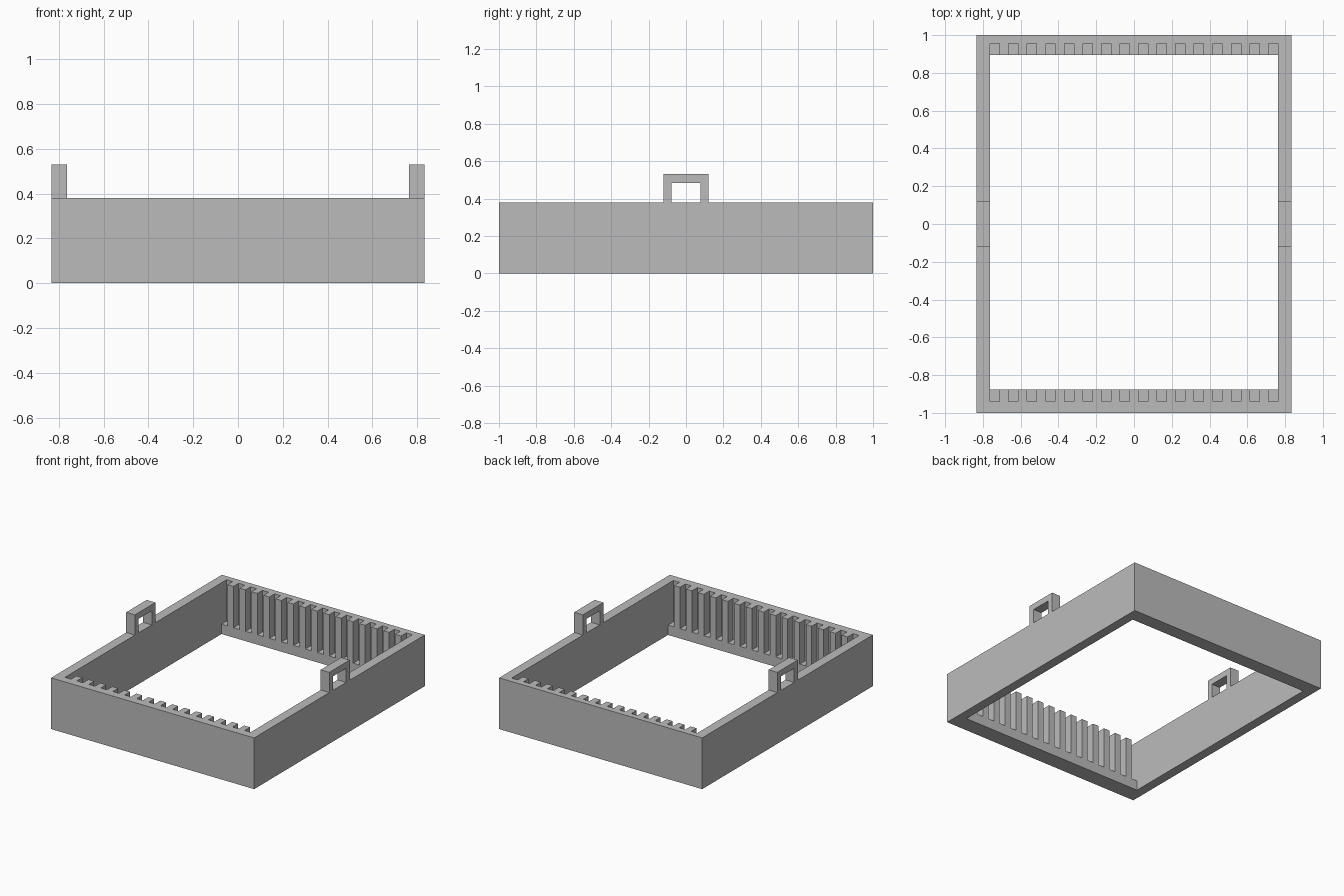
import bpy, bmesh
from mathutils import Vector

if "Cube" in bpy.data.objects:
    bpy.data.objects.remove(bpy.data.objects["Cube"], do_unlink=True)

HALF_X, HALF_Y, HEIGHT = 0.833, 1.0, 0.38
INNER_X, INNER_BACK, INNER_FRONT = 0.762, 0.895, -0.877
SLOT_BACK, SLOT_FRONT = 0.955, -0.94
SLOTS, SLOT_WIDTH, LEDGE = 16, 0.05, 0.073
OVER = 0.05  # cutter overshoot

grey = bpy.data.materials.new("plain_grey")
grey.use_nodes = True
grey.diffuse_color = (0.5, 0.5, 0.5, 1)
grey.node_tree.nodes["Principled BSDF"].inputs["Base Color"].default_value = (0.5, 0.5, 0.5, 1)


def add_box(bm, low, high):
    low, high = Vector(low), Vector(high)
    verts = bmesh.ops.create_cube(bm, size=1)["verts"]
    for v in verts:
        v.co = (low + high) / 2 + v.co * (high - low)


def make_object(name, bm):
    bmesh.ops.recalc_face_normals(bm, faces=bm.faces)
    mesh = bpy.data.meshes.new(name)
    bm.to_mesh(mesh)
    bm.free()
    mesh.materials.append(grey)
    obj = bpy.data.objects.new(name, mesh)
    bpy.context.collection.objects.link(obj)
    return obj


def box_object(name, boxes):
    bm = bmesh.new()
    for low, high in boxes:
        add_box(bm, low, high)
    return make_object(name, bm)


# Rectangular frame, to be hollowed out
frame = box_object("slotted_frame", [((-HALF_X, -HALF_Y, 0), (HALF_X, HALF_Y, HEIGHT))])

# Central opening and the rows of slots in the front and back walls
opening = box_object("opening_cutter", [
    ((-INNER_X, INNER_FRONT, -OVER), (INNER_X, INNER_BACK, HEIGHT + OVER))])
slot_boxes = []
pitch = (2 * INNER_X - SLOT_WIDTH) / (SLOTS - 1)
for i in range(SLOTS):
    x = -INNER_X + i * pitch
    for y0, y1 in ((SLOT_FRONT, INNER_FRONT + OVER), (INNER_BACK - OVER, SLOT_BACK)):
        slot_boxes.append(((x, y0, LEDGE), (x + SLOT_WIDTH, y1, HEIGHT + OVER)))
slots = box_object("slot_cutter", slot_boxes)

for cutter in (opening, slots):
    cutter.hide_render = True
    mod = frame.modifiers.new(cutter.name, "BOOLEAN")
    mod.operation = "DIFFERENCE"
    mod.solver = "EXACT"
    mod.object = cutter

# Bake the cuts and discard the cutters
graph = bpy.context.evaluated_depsgraph_get()
cut_mesh = bpy.data.meshes.new_from_object(frame.evaluated_get(graph))
frame.modifiers.clear()
frame.data = cut_mesh
for cutter in (opening, slots):
    bpy.data.objects.remove(cutter, do_unlink=True)

# Square loop handles on the side walls
profile = [(-0.12, HEIGHT), (-0.12, 0.53), (0.12, 0.53), (0.12, HEIGHT),
           (0.078, HEIGHT), (0.078, 0.484), (-0.078, 0.484), (-0.078, HEIGHT)]
for name, x in (("left_handle", INNER_X), ("right_handle", -HALF_X)):
    bm = bmesh.new()
    face = bm.faces.new([bm.verts.new((x, y, z)) for y, z in profile])
    ext = bmesh.ops.extrude_face_region(bm, geom=[face])["geom"]
    moved = [g for g in ext if isinstance(g, bmesh.types.BMVert)]
    bmesh.ops.translate(bm, verts=moved, vec=(HALF_X - INNER_X, 0, 0))
    make_object(name, bm)
